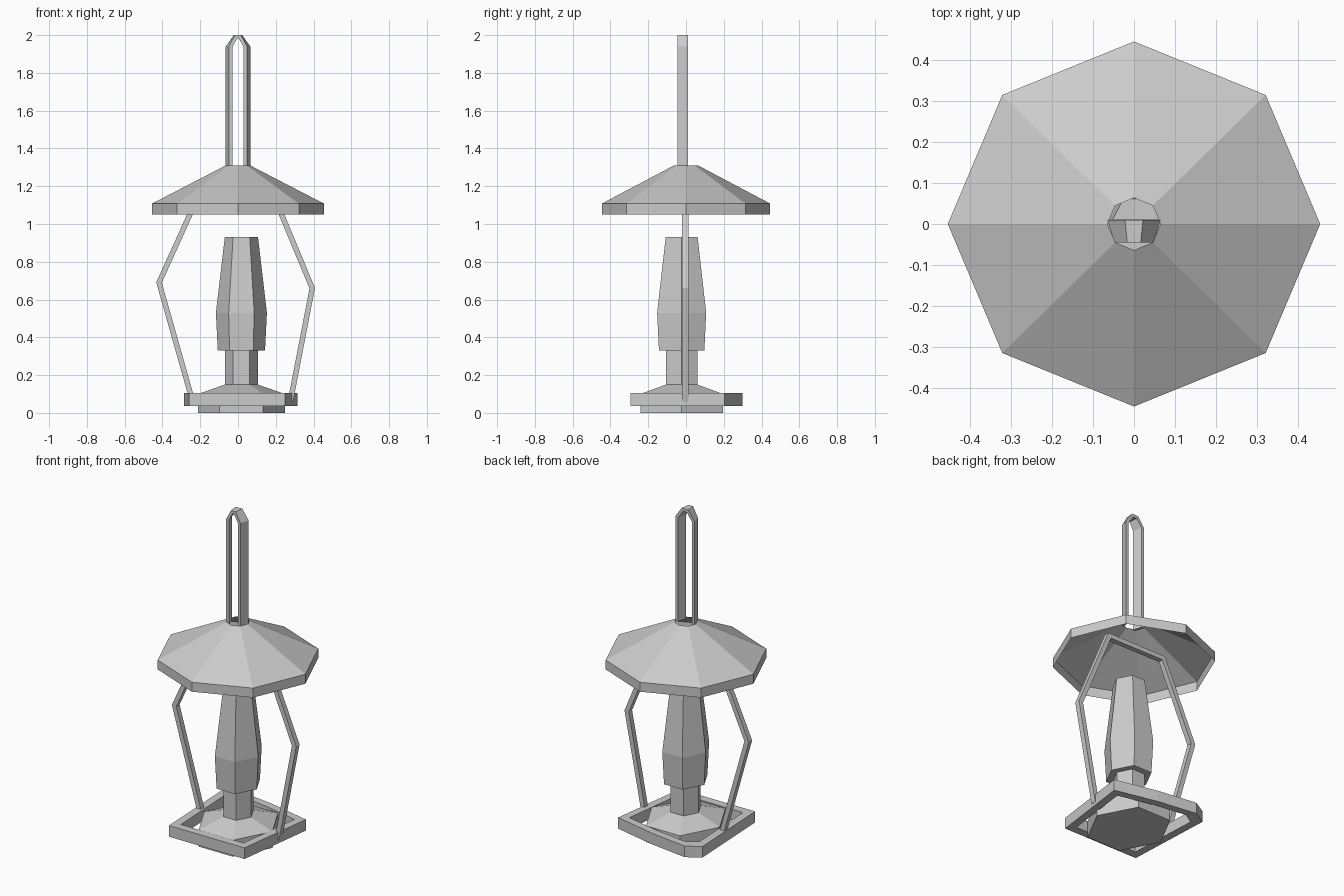
import bpy, bmesh, math
from mathutils import Vector

if "Cube" in bpy.data.objects:
    bpy.data.objects.remove(bpy.data.objects["Cube"])


def finish(name, bm):
    bmesh.ops.recalc_face_normals(bm, faces=bm.faces)
    mesh = bpy.data.meshes.new(name)
    bm.to_mesh(mesh)
    bm.free()
    obj = bpy.data.objects.new(name, mesh)
    bpy.context.collection.objects.link(obj)
    return obj


def loft(name, rings, caps=True, closed=False):
    """Skin equal-length rings of points with quads."""
    bm = bmesh.new()
    rows = [[bm.verts.new(p) for p in r] for r in rings]
    pairs = list(zip(rows, rows[1:]))
    if closed:
        pairs.append((rows[-1], rows[0]))
    for a, b in pairs:
        n = len(a)
        for i in range(n):
            j = (i + 1) % n
            bm.faces.new((a[i], a[j], b[j], b[i]))
    if caps and not closed:
        bm.faces.new(rows[0])
        bm.faces.new(rows[-1])
    return finish(name, bm)


def lathe(name, profile, sides, cx=0, cy=0, sy=1, caps=True):
    ang = [2 * math.pi * i / sides for i in range(sides)]
    rings = [[(cx + r * math.cos(a), cy + r * sy * math.sin(a), z) for a in ang]
             for r, z in profile]
    return loft(name, rings, caps)


def miter(path, i, d):
    """Offset point i of an open 2D path sideways by d, with mitred corners."""
    p = Vector(path[i])
    dirs = []
    if i > 0:
        dirs.append((p - Vector(path[i - 1])).normalized())
    if i < len(path) - 1:
        dirs.append((Vector(path[i + 1]) - p).normalized())
    t = sum(dirs, Vector((0, 0))).normalized()
    n = Vector((-t.y, t.x))
    return p + n * d / max(0.3, t.dot(dirs[0]))


# Octagonal shade: open thin shell
lathe("shade", [(0.455, 1.05), (0.455, 1.108), (0.065, 1.31)], 8, sy=0.98, caps=False)

# Tall loop handle, narrower towards the front
back = [(-0.065, 1.30), (-0.065, 1.94), (-0.022, 2.0),
        (0.022, 2.0), (0.065, 1.94), (0.065, 1.30)]
front = [(x * 0.74, z) for x, z in back]
rings = []
for i in range(len(back)):
    bi, fi = miter(back, i, -0.018), miter(front, i, -0.018)
    (bx, bz), (fx, fz) = back[i], front[i]
    rings.append([(bx, 0.01, bz), (fx, -0.045, fz),
                  (fi.x, -0.045, fi.y), (bi.x, 0.01, bi.y)])
loft("handle", rings)

# Bent square wire frame under the shade
wire = [(-0.24, 0.06), (-0.418, 0.69), (-0.205, 1.16),
        (0.185, 1.16), (0.393, 0.66), (0.277, 0.06)]
rings = []
for i in range(len(wire)):
    o, n = miter(wire, i, 0.014), miter(wire, i, -0.014)
    rings.append([(o.x, -0.02, o.y), (o.x, 0.012, o.y),
                  (n.x, 0.012, n.y), (n.x, -0.02, n.y)])
loft("wire_frame", rings)

# Irregular flat base ring
outline = [(-0.26, -0.295), (0.25, -0.295), (0.315, 0.205),
           (0.05, 0.265), (-0.2, 0.30), (-0.285, 0.25)]
rings = []
for x, y in outline:
    ix, iy = 0.83 * (x - 0.01) + 0.01, 0.83 * y
    rings.append([(x, y, 0.037), (x, y, 0.105), (ix, iy, 0.105), (ix, iy, 0.037)])
loft("base_ring", rings, closed=True)

# Six-sided lamp foot with neck, and the chimney body above
lathe("lamp_foot", [(0.23, 0), (0.23, 0.1), (0.087, 0.15), (0.087, 0.34)],
      6, 0.018, -0.023, 1.1)
lathe("lamp_body", [(0.125, 0.33), (0.135, 0.53), (0.088, 0.93)],
      6, 0.018, -0.023, 1.11)
